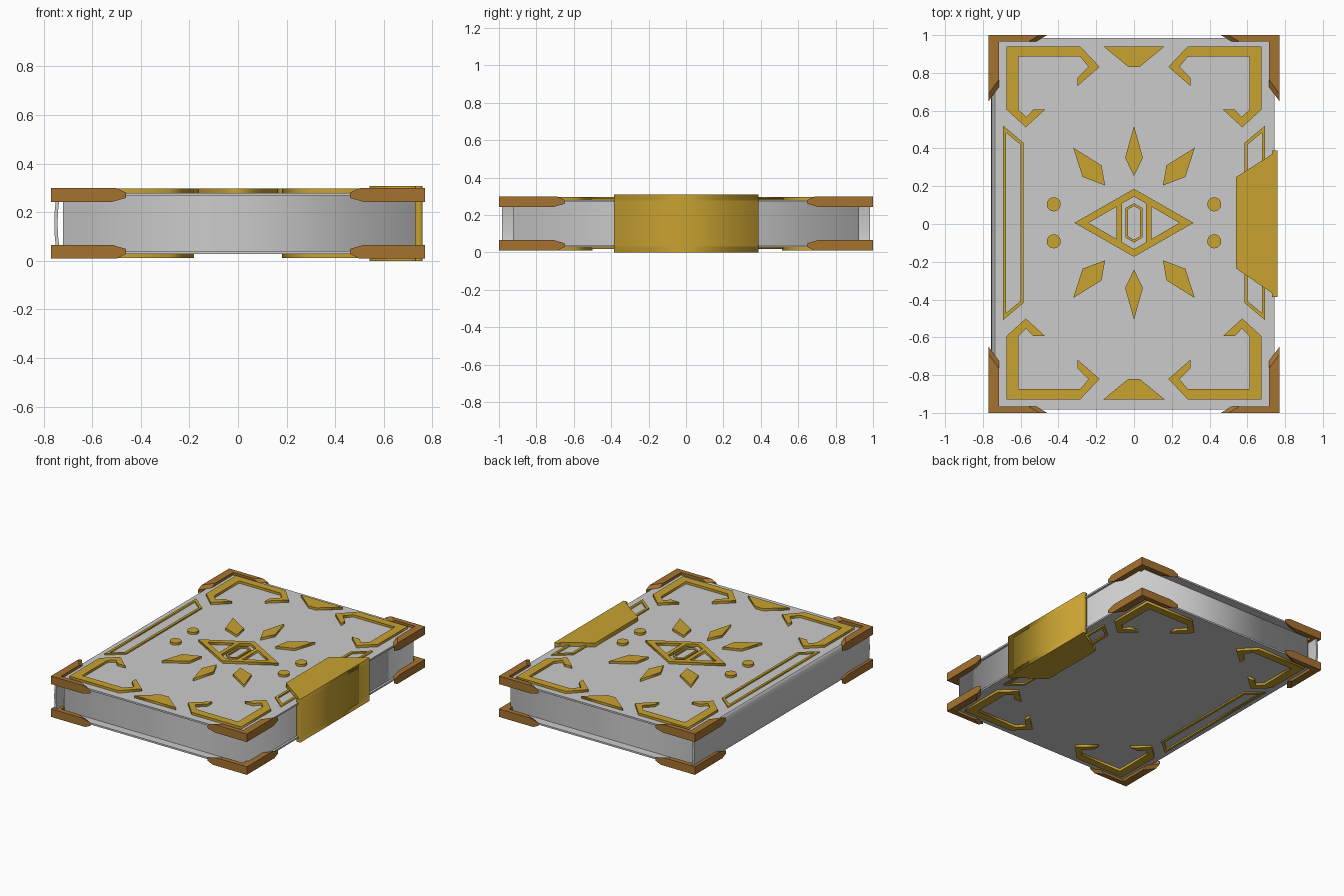
import bpy, bmesh, math

if "Cube" in bpy.data.objects:
    bpy.data.objects.remove(bpy.data.objects["Cube"])

ZC = 0.154          # mid height of the book
YC = 0.006          # centre line of the ornaments


def material(name, color):
    m = bpy.data.materials.new(name)
    m.diffuse_color = color
    m.use_nodes = True
    m.node_tree.nodes["Principled BSDF"].inputs["Base Color"].default_value = m.diffuse_color
    return m


GOLD = material("gold", (0.58, 0.36, 0.03, 1))
BRONZE = material("bronze", (0.38, 0.17, 0.03, 1))


def add_object(name, bm, mat=None):
    bmesh.ops.remove_doubles(bm, verts=bm.verts, dist=1e-5)
    bmesh.ops.recalc_face_normals(bm, faces=bm.faces)
    me = bpy.data.meshes.new(name)
    bm.to_mesh(me)
    bm.free()
    if mat:
        me.materials.append(mat)
    ob = bpy.data.objects.new(name, me)
    bpy.context.collection.objects.link(ob)
    return ob


def plate(name, loops, z0, z1, mat=GOLD):
    """Flat plate from closed xy outlines; nested outlines become holes."""
    cu = bpy.data.curves.new(name + "_outline", 'CURVE')
    cu.dimensions = '2D'
    cu.fill_mode = 'BOTH'
    cu.extrude = (z1 - z0) / 2
    for loop in loops:
        sp = cu.splines.new('POLY')
        sp.points.add(len(loop) - 1)
        for p, (x, y) in zip(sp.points, loop):
            p.co = (x, y, 0, 1)
        sp.use_cyclic_u = True
    tmp = bpy.data.objects.new(name + "_outline", cu)
    bpy.context.collection.objects.link(tmp)
    dg = bpy.context.evaluated_depsgraph_get()
    me = bpy.data.meshes.new_from_object(tmp.evaluated_get(dg))
    bm = bmesh.new()
    bm.from_mesh(me)
    bmesh.ops.translate(bm, verts=bm.verts, vec=(0, 0, (z0 + z1) / 2))
    bpy.data.objects.remove(tmp)
    bpy.data.curves.remove(cu)
    bpy.data.meshes.remove(me)
    return add_object(name, bm, mat)


def loft(name, rings, mat=None):
    """Solid skinned through rings of equal point count."""
    bm = bmesh.new()
    vs = [[bm.verts.new(p) for p in r] for r in rings]
    n = len(vs[0])
    for a, b in zip(vs, vs[1:]):
        for i in range(n):
            j = (i + 1) % n
            bm.faces.new((a[i], a[j], b[j], b[i]))
    bm.faces.new(vs[0])
    bm.faces.new(vs[-1])
    return add_object(name, bm, mat)


def mirrored(loops, xs=(1, -1), ys=(1, -1)):
    return [[(x * sx, YC + y * sy) for x, y in l] for l in loops for sx in xs for sy in ys]


def box(x0, x1, y0, y1):
    return [(x0, y0), (x1, y0), (x1, y1), (x0, y1)]


# page block
plate("pages", [box(-0.72, 0.73, -0.925, 0.925)], 0.038, 0.27, None)


# wrap-around cover with rounded spine
def spine(x_end, bulge, half, n=12):
    return [(x_end - bulge * math.cos(t), ZC + half * math.sin(t))
            for t in [math.pi * (i / n - 0.5) for i in range(n + 1)]]


outer = [(0.745, 0.028)] + spine(-0.735, 0.021, 0.126) + [(0.745, 0.28)]
inner = [(0.745, 0.268)] + spine(-0.725, 0.017, 0.114)[::-1] + [(0.745, 0.04)]
cover = loft("cover", [[(x, y, z) for x, z in outer + inner] for y in (-0.983, 0.985)])
bpy.context.view_layer.objects.active = cover
cover.select_set(True)
bpy.ops.object.shade_smooth_by_angle(angle=math.radians(35))


# corner guards with tapered arm ends
def guard(tx, ty):
    return [(0.77, 1), (tx, 1), (tx + 0.06, 0.965), (0.715, 0.965), (0.715, ty + 0.075), (0.77, ty)]


levels = [(-0.03, 0.52, 0.71), (-0.013, 0.46, 0.65), (0.008, 0.46, 0.65), (0.027, 0.50, 0.69)]
for sx in (1, -1):
    for sy in (1, -1):
        for sz, side in ((1, "top"), (-1, "bottom")):
            loft(f"corner_guard_{side}",
                 [[(x * sx, y * sy, ZC + sz * (0.118 + dz)) for x, y in guard(tx, ty)]
                  for dz, tx, ty in levels], BRONZE)

# corner brackets and edge frames, on both covers
bracket = [(0.675, 0.935), (0.285, 0.935), (0.182, 0.826), (0.298, 0.725), (0.298, 0.77),
           (0.241, 0.827), (0.285, 0.88), (0.612, 0.88), (0.612, 0.60), (0.57, 0.56),
           (0.533, 0.60), (0.47, 0.60), (0.573, 0.506), (0.675, 0.60)]
frame = [[(0.694, 0.515), (0.584, 0.423), (0.584, -0.423), (0.694, -0.515)],
         [(0.678, 0.478), (0.602, 0.415), (0.602, -0.415), (0.678, -0.478)]]
for side, z0, z1, f0, f1 in (("top", 0.278, 0.297, 0.278, 0.29),
                             ("bottom", 0.011, 0.03, 0.018, 0.03)):
    plate(f"corner_brackets_{side}", mirrored([bracket]), z0, z1)
    plate(f"edge_frames_{side}", mirrored(frame, ys=(1,)), f0, f1)

# front cover ornaments
trapezoid = [(0.163, 0.935), (0.03, 0.826), (-0.03, 0.826), (-0.163, 0.935)]
ray = [(0, 0.513), (0.047, 0.345), (0, 0.247), (-0.047, 0.345)]
slant_ray = [(0.322, 0.398), (0.172, 0.305), (0.153, 0.198), (0.272, 0.243)]
stud = [(0.425 + 0.037 * math.cos(math.tau * i / 20), 0.098 + 0.037 * math.sin(math.tau * i / 20))
        for i in range(20)]
plate("end_trapezoids", mirrored([trapezoid], xs=(1,)), 0.278, 0.297)
plate("rays", mirrored([ray], xs=(1,)) + mirrored([slant_ray]), 0.278, 0.297)
plate("studs", mirrored([stud]), 0.278, 0.297)


# central emblem: pierced rhombus with a small hexagon ring inside
def hexagon(w, side, tip):
    return [(0, tip), (w, side), (w, -side), (0, -tip), (-w, -side), (-w, side)]


rhombus = [(0.315, 0), (0, 0.18), (-0.315, 0), (0, -0.18)]
window = [(0.24, 0), (0.092, 0.086), (0.092, -0.086)]
plate("emblem", mirrored([rhombus, hexagon(0.063, 0.103, 0.139)], (1,), (1,))
      + mirrored([window], ys=(1,)), 0.278, 0.297)
plate("emblem_ring", mirrored([hexagon(0.045, 0.078, 0.104), hexagon(0.032, 0.07, 0.09)], (1,), (1,)),
      0.278, 0.292)

# clasp wrapping the open edge
flap = [(0.54, 0.248), (0.76, 0.388), (0.76, -0.386), (0.54, -0.235)]
plate("clasp_top", [flap], 0.278, 0.308)
plate("clasp_bottom", [flap], 0.0, 0.03)
plate("clasp_side", [box(0.73, 0.76, -0.386, 0.388)], 0.0, 0.308)
